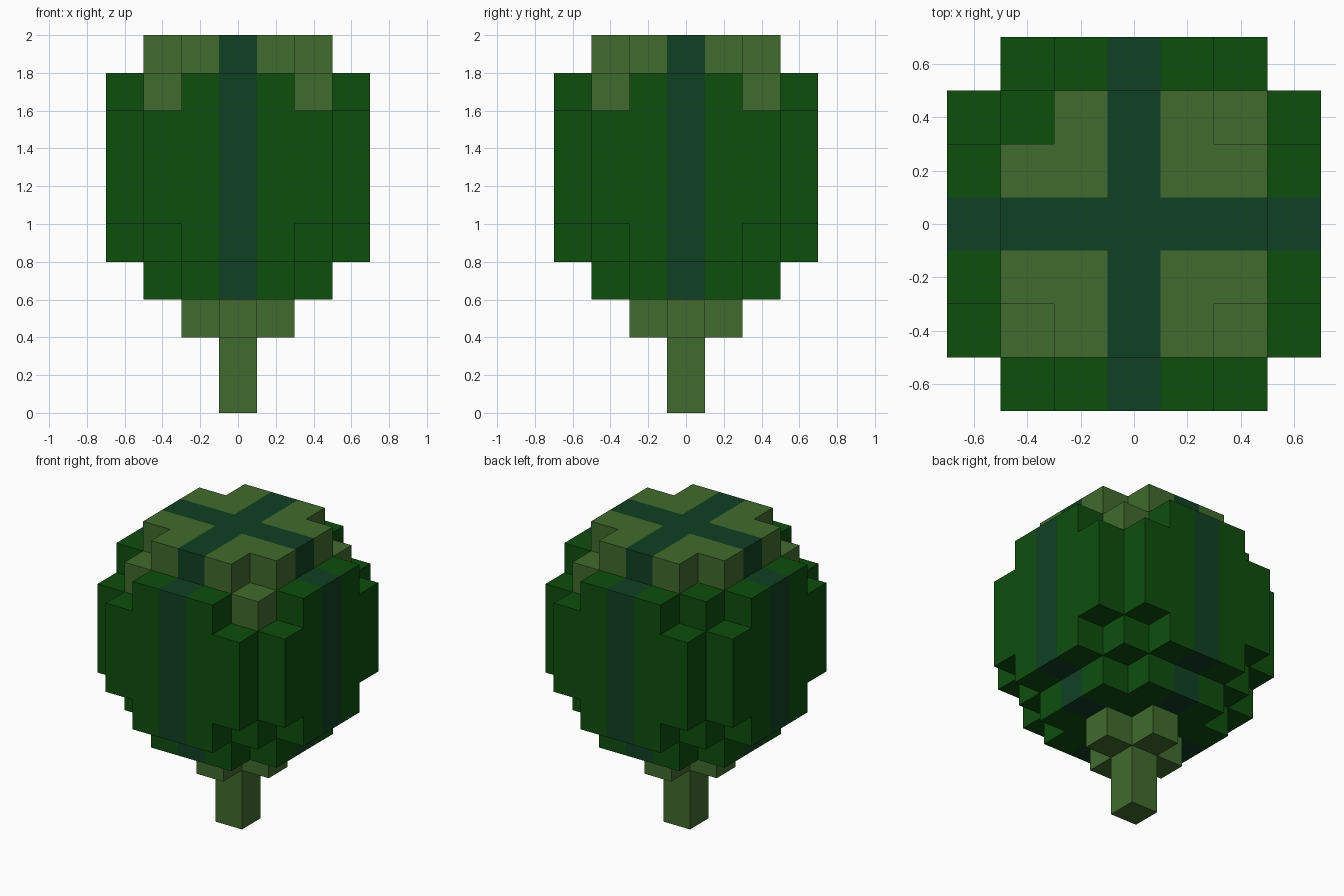
import bpy, bmesh
from math import radians
from mathutils import Vector

if "Cube" in bpy.data.objects:
    bpy.data.objects.remove(bpy.data.objects["Cube"])

S = 0.2  # block size


def material(name, rgb):
    m = bpy.data.materials.new(name)
    m.diffuse_color = (*rgb, 1.0)
    m.use_nodes = True
    m.node_tree.nodes["Principled BSDF"].inputs["Base Color"].default_value = m.diffuse_color
    return m


MATS = [material("leaf_green", (0.0044, 0.0762, 0.0040)),
        material("olive_green", (0.0529, 0.1470, 0.0262)),
        material("dark_teal_green", (0.0052, 0.0513, 0.0176))]
GREEN, OLIVE, TEAL = range(3)


def layer(k, half, cut):
    """Square layer of blocks; cut(big, small) tells which blocks are left out."""
    r = range(-half, half + 1)
    return {(i, j, k) for i in r for j in r
            if not cut(max(abs(i), abs(j)), min(abs(i), abs(j)))}


# Stem: a post with a plus-shaped collar
stem = {(0, 0, 0), (0, 0, 1)} | layer(2, 1, lambda a, b: b == 1)

# Bulb: stepped round body
bulb = layer(3, 2, lambda a, b: b == 2)
for k in (4, 8):
    bulb |= layer(k, 3, lambda a, b: a == 3 and b >= 2)
for k in (5, 6, 7):
    bulb |= layer(k, 3, lambda a, b: b == 3)

# Cap: top layer, plus three olive shoulder blocks taken out of the bulb
cap = layer(9, 2, lambda a, b: b == 2)
shoulders = {(-2, -2, 8), (2, -2, 8), (2, 2, 8)}
bulb -= shoulders
solid = stem | bulb | cap | shoulders


def build(name, blocks, base, stripes):
    """Outer faces of the blocks, with a cross of stripes on the centre planes."""
    bm = bmesh.new()
    for c in sorted(blocks):
        centre = Vector((c[0], c[1], c[2] + 0.5))
        for axis in range(3):
            for sign in (-1, 1):
                n = Vector((0, 0, 0))
                n[axis] = sign
                if tuple(int(c[a] + n[a]) for a in range(3)) in solid:
                    continue
                u = Vector((0, 0, 0))
                u[(axis + 1) % 3] = 0.5
                v = n.cross(u)
                m = centre + n * 0.5
                f = bm.faces.new([bm.verts.new(p * S) for p in
                                  (m - u - v, m + u - v, m + u + v, m - u + v)])
                f.material_index = TEAL if stripes and 0 in c[:2] else base
    bmesh.ops.remove_doubles(bm, verts=bm.verts, dist=0.001)
    bmesh.ops.dissolve_limit(bm, angle_limit=radians(1), verts=bm.verts,
                             edges=bm.edges, delimit={'MATERIAL'})
    me = bpy.data.meshes.new(name)
    bm.to_mesh(me)
    bm.free()
    for m in MATS:
        me.materials.append(m)
    ob = bpy.data.objects.new(name, me)
    bpy.context.collection.objects.link(ob)


build("stem", stem, OLIVE, False)
build("bulb", bulb, GREEN, True)
build("cap", cap, OLIVE, True)
build("shoulder_blocks", shoulders, OLIVE, False)
